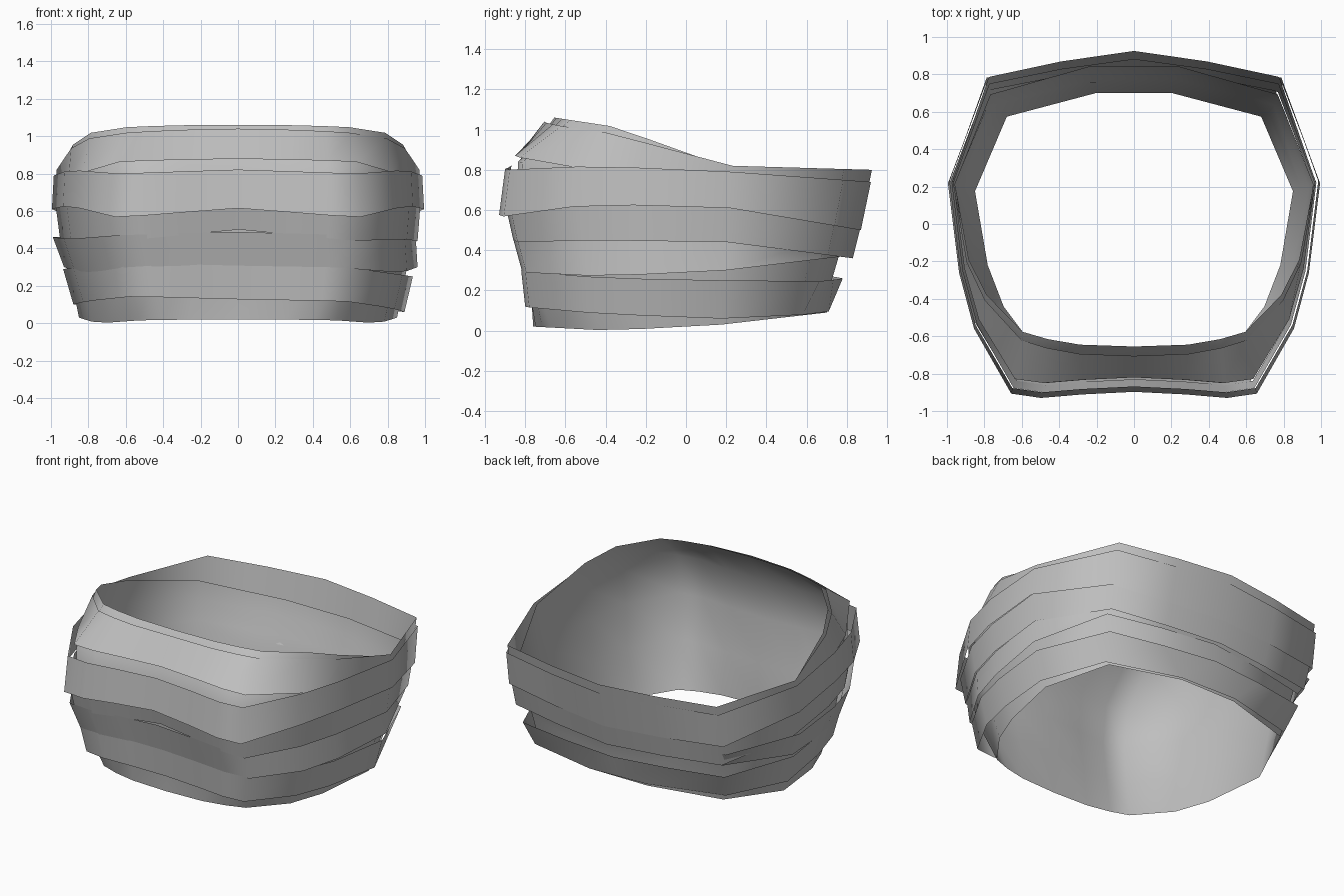
import bpy
import bmesh

cube = bpy.data.objects.get("Cube")
if cube:
    bpy.data.objects.remove(cube, do_unlink=True)

# One grey cloth colour
cloth = bpy.data.materials.new("grey_cloth")
cloth.use_nodes = True
grey = (0.52, 0.52, 0.52, 1)
cloth.diffuse_color = grey
cloth.node_tree.nodes["Principled BSDF"].inputs["Base Color"].default_value = grey

# Quarter outlines, front centre to back centre: width fraction, depth fraction
ROUND_FRONT = [(0, -1), (.3, -.985), (.48, -.94), (.62, -.88), (.82, -.58), (.92, -.29)]
SQUARE_FRONT = [(0, -.965), (.28, -.98), (.5, -1), (.66, -.975), (.86, -.6), (.94, -.28)]
FLAT_BACK = [(1, .25), (.8, .82), (.24, 1), (0, 1)]
PEAK_BACK = [(1, .25), (.8, .85), (.4, .94), (0, 1)]
ROUND_FLAT = ROUND_FRONT + FLAT_BACK
ROUND_PEAK = ROUND_FRONT + PEAK_BACK
SQUARE_FLAT = SQUARE_FRONT + FLAT_BACK
SQUARE_PEAK = SQUARE_FRONT + PEAK_BACK
STOPS = (-1, -.5, .25, 1)


def height_at(v, heights):
    """Blend the front, front side, side and back heights."""
    for i in range(3):
        if v <= STOPS[i + 1]:
            t = (v - STOPS[i]) / (STOPS[i + 1] - STOPS[i])
            return heights[i] + t * (heights[i + 1] - heights[i])


def wrap(name, rings, tilt=0):
    """Skin rings of (outline, half width, front, back, x shift, front rise, heights)."""
    bm = bmesh.new()
    loops = []
    for half, width, front, back, shift, rise, heights in rings:
        loop = []
        for x, v in half + [(-x, v) for x, v in half[-2:0:-1]]:
            z = height_at(v, heights) + tilt * x
            if v < -.9:
                z += rise * max(0, 1 - abs(x) / .66)
            depth = front if v < 0 else back
            loop.append(bm.verts.new((x * width + shift, v * depth, z)))
        loops.append(loop)
    n = len(loops[0])
    for low, high in zip(loops, loops[1:]):
        for i in range(n):
            j = (i + 1) % n
            face = bm.faces.new((low[i], low[j], high[j], high[i]))
            face.smooth = True
    mesh = bpy.data.meshes.new(name)
    bm.to_mesh(mesh)
    bm.free()
    mesh.materials.append(cloth)
    obj = bpy.data.objects.new(name, mesh)
    bpy.context.collection.objects.link(obj)


# Continuous inner layer, high at the front and low at the back
wrap("inner_layer", [
    (ROUND_FLAT, .85, .76, .70, 0, 0, (.02, 0, .03, .09)),
    (SQUARE_FLAT, .90, .795, .725, 0, 0, (.30, .30, .28, .25)),
    (SQUARE_FLAT, .935, .85, .775, 0, 0, (.58, .58, .50, .42)),
    (SQUARE_FLAT, .955, .835, .82, 0, 0, (.84, .80, .66, .53)),
    (ROUND_FLAT, .96, .655, .845, 0, 0, (1.06, 1.01, .81, .63)),
])

# Overlapping outer wraps, bottom to top
wrap("lowest_wrap", [
    (SQUARE_FLAT, .885, .80, .71, .005, 0, (.13, .10, .08, .10)),
    (SQUARE_PEAK, .935, .82, .78, 0, 0, (.31, .28, .27, .26)),
], tilt=-.02)
wrap("lower_wrap", [
    (SQUARE_PEAK, .945, .815, .785, .015, .01, (.29, .27, .30, .37)),
    (SQUARE_PEAK, .97, .865, .84, -.02, .02, (.47, .45, .46, .46)),
])
wrap("middle_wrap", [
    (SQUARE_PEAK, .955, .86, .83, .005, .06, (.44, .45, .44, .36)),
    (SQUARE_PEAK, .975, .90, .88, 0, .02, (.63, .64, .63, .56)),
])
wrap("upper_wrap", [
    (SQUARE_PEAK, .995, .93, .87, 0, .045, (.565, .63, .61, .50)),
    (SQUARE_PEAK, .985, .90, .92, 0, .02, (.80, .82, .79, .74)),
])
wrap("top_wrap", [
    (SQUARE_PEAK, .965, .85, .88, 0, .02, (.865, .79, .69, .58)),
    (ROUND_PEAK, .97, .705, .925, 0, .01, (1.03, .98, .82, .80)),
])
